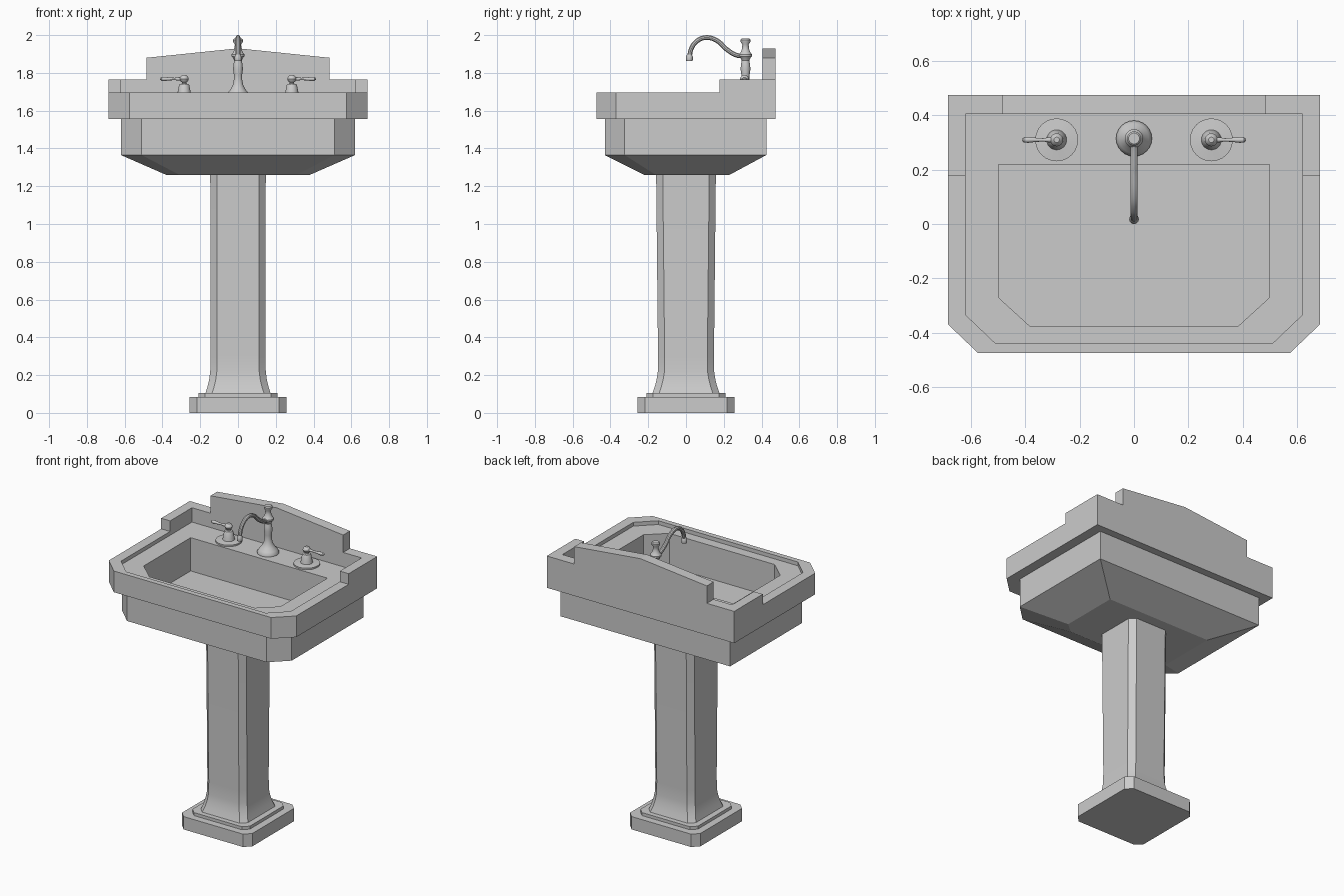
import bpy, bmesh, math

if "Cube" in bpy.data.objects:
    bpy.data.objects.remove(bpy.data.objects["Cube"])

grey = bpy.data.materials.new("porcelain_grey")
grey.diffuse_color = (0.6, 0.6, 0.6, 1)
grey.use_nodes = True
grey.node_tree.nodes["Principled BSDF"].inputs["Base Color"].default_value = grey.diffuse_color


def finish(ob, smooth):
    ob.data.materials.append(grey)
    if smooth:
        bpy.ops.object.select_all(action='DESELECT')
        ob.select_set(True)
        bpy.context.view_layer.objects.active = ob
        bpy.ops.object.shade_smooth_by_angle(angle=math.radians(35))
    return ob


def loft(name, rings, smooth=False, caps=(True, True)):
    """Skin a stack of closed rings with equal point counts."""
    bm = bmesh.new()
    loops = [[bm.verts.new(p) for p in ring] for ring in rings]
    n = len(loops[0])
    for a, b in zip(loops, loops[1:]):
        for i in range(n):
            j = (i + 1) % n
            bm.faces.new((a[i], a[j], b[j], b[i]))
    if caps[0]:
        bm.faces.new(loops[0][::-1])
    if caps[1]:
        bm.faces.new(loops[-1])
    bmesh.ops.recalc_face_normals(bm, faces=bm.faces)
    me = bpy.data.meshes.new(name)
    bm.to_mesh(me)
    bm.free()
    ob = bpy.data.objects.new(name, me)
    bpy.context.collection.objects.link(ob)
    return finish(ob, smooth)


def lathe(name, profile, loc, rot_y=0, n=24):
    """Revolve (radius, height) pairs about the local z axis."""
    rings = [[(r * math.cos(2 * math.pi * i / n), r * math.sin(2 * math.pi * i / n), z)
              for i in range(n)] for r, z in profile]
    ob = loft(name, rings, True)
    ob.location = loc
    ob.rotation_euler = (0, rot_y, 0)
    return ob


def basin_ring(hx, yf, yb, cx, cy, z):
    """Rectangle with the two front corners cut: cx / cy are where the cuts start."""
    return [(x, y, z) for x, y in ((-hx, yb), (-hx, cy), (-cx, yf), (cx, yf), (hx, cy), (hx, yb))]


def oct_ring(hx, hy, c, z):
    """Rectangle with all four corners cut."""
    return [(x, y, z) for x, y in ((-hx, -hy + c), (-hx + c, -hy), (hx - c, -hy), (hx, -hy + c),
                                   (hx, hy - c), (hx - c, hy), (-hx + c, hy), (-hx, hy - c))]


# Basin: underside, skirt, rim, sunken deck and bowl in one skin
loft("basin", [
    basin_ring(0.38, -0.22, 0.23, 0.31, -0.16, 1.26),
    basin_ring(0.62, -0.43, 0.425, 0.51, -0.325, 1.365),
    basin_ring(0.62, -0.43, 0.425, 0.51, -0.325, 1.555),
    basin_ring(0.685, -0.475, 0.475, 0.575, -0.37, 1.555),
    basin_ring(0.685, -0.475, 0.475, 0.575, -0.37, 1.695),
    basin_ring(0.62, -0.44, 0.405, 0.51, -0.335, 1.695),
    basin_ring(0.62, -0.44, 0.405, 0.51, -0.335, 1.67),
    basin_ring(0.5, -0.375, 0.22, 0.385, -0.27, 1.67),
    basin_ring(0.5, -0.375, 0.22, 0.385, -0.27, 1.45),
])

# Raised U-shaped rim around the back
u = [(-0.685, 0.177), (-0.62, 0.177), (-0.62, 0.405), (0.62, 0.405),
     (0.62, 0.177), (0.685, 0.177), (0.685, 0.475), (-0.685, 0.475)]
loft("back_rim", [[(x, y, z) for x, y in u] for z in (1.695, 1.765)], caps=(False, True))

# Peaked backsplash
peak = [(-0.485, 1.765), (0.485, 1.765), (0.485, 1.88), (0, 1.93), (-0.485, 1.88)]
loft("backsplash", [[(x, y, z) for x, z in peak] for y in (0.405, 0.475)])

# Pedestal: plinth, step and flared column
loft("plinth", [oct_ring(0.257, 0.257, 0.04, z) for z in (0, 0.085)])
loft("plinth_step", [oct_ring(0.21, 0.21, 0.035, z) for z in (0.085, 0.105)])
loft("column", [oct_ring(hx, hy, 0.035, z) for hx, hy, z in (
    (0.172, 0.177, 0.105), (0.161, 0.165, 0.14), (0.152, 0.155, 0.18), (0.147, 0.149, 0.22),
    (0.145, 0.148, 0.3), (0.147, 0.158, 1.26))], smooth=True)

# Tap body
lathe("tap_body", [
    (0.066, 1.67), (0.066, 1.678), (0.055, 1.695), (0.04, 1.712), (0.028, 1.735), (0.022, 1.765),
    (0.022, 1.79), (0.026, 1.82), (0.024, 1.845), (0.02, 1.865), (0.026, 1.878), (0.034, 1.888),
    (0.034, 1.898), (0.025, 1.91), (0.018, 1.93), (0.017, 1.95), (0.025, 1.963),
    (0.026, 1.975), (0.02, 1.981)], (0, 0.315, 0))

# Swan-neck spout
cu = bpy.data.curves.new("spout", 'CURVE')
cu.dimensions = '3D'
cu.bevel_depth = 0.013
cu.bevel_resolution = 3
cu.resolution_u = 6
cu.use_fill_caps = True
path = [(0.315, 1.89), (0.27, 1.893), (0.215, 1.925), (0.165, 1.97), (0.105, 1.987),
        (0.055, 1.966), (0.027, 1.925), (0.018, 1.88)]
sp = cu.splines.new('BEZIER')
sp.bezier_points.add(len(path) - 1)
for bp, (y, z) in zip(sp.bezier_points, path):
    bp.co = (0, y, z)
    bp.handle_left_type = bp.handle_right_type = 'AUTO'
spout = bpy.data.objects.new("spout", cu)
bpy.context.collection.objects.link(spout)
bpy.ops.object.select_all(action='DESELECT')
spout.select_set(True)
bpy.context.view_layer.objects.active = spout
bpy.ops.object.convert(target='MESH')
finish(bpy.context.view_layer.objects.active, True)
lathe("spout_tip", [(0.016, 1.862), (0.018, 1.868), (0.018, 1.885), (0.013, 1.897)], (0, 0.018, 0), n=16)

# Two lever handles
for side, s in (("left", -1), ("right", 1)):
    lathe(side + "_handle", [
        (0.079, 1.67), (0.079, 1.68), (0.037, 1.684), (0.034, 1.7), (0.027, 1.735), (0.024, 1.74),
        (0.013, 1.743), (0.012, 1.75), (0.02, 1.756), (0.024, 1.767), (0.02, 1.78),
        (0.01, 1.788)], (s * 0.285, 0.31, 0))
    lathe(side + "_lever", [
        (0.009, 0), (0.009, 0.03), (0.006, 0.05), (0.008, 0.08), (0.011, 0.105), (0.01, 0.12),
        (0.004, 0.127)], (s * 0.285, 0.31, 1.768), rot_y=s * math.pi / 2, n=12)
